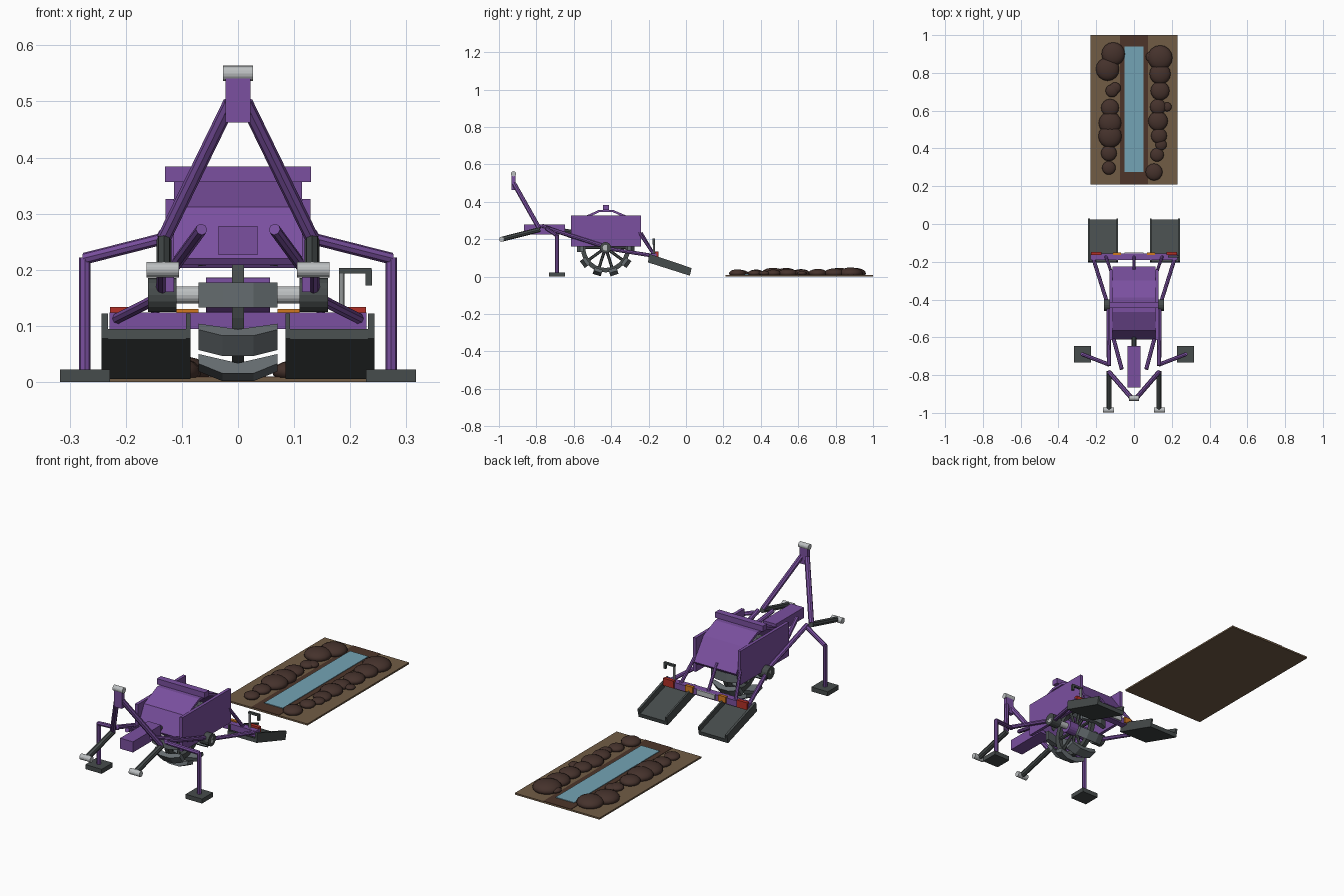
import bpy, bmesh, math
from mathutils import Vector, Matrix

if "Cube" in bpy.data.objects:
    bpy.data.objects.remove(bpy.data.objects["Cube"])


def mat(name, r, g, b):
    m = bpy.data.materials.new(name)
    m.diffuse_color = (r, g, b, 1)
    m.use_nodes = True
    m.node_tree.nodes["Principled BSDF"].inputs["Base Color"].default_value = m.diffuse_color
    return m


PURPLE = mat("purple paint", .196, .08, .35)
DARK = mat("dark grey", .062, .072, .072)
STEEL = mat("steel grey", .13, .15, .16)
LIGHT = mat("light metal", .50, .52, .53)
WATER = mat("water blue", .175, .37, .46)
TAN = mat("tan soil", .165, .107, .06)
TRENCH = mat("trench brown", .075, .036, .023)
CLOD = mat("clod brown", .06, .032, .025)
RED = mat("lamp red", .45, .03, .02)
ORANGE = mat("lamp orange", .63, .19, .014)


def finish(name, bm, m, smooth=False):
    bmesh.ops.recalc_face_normals(bm, faces=bm.faces)
    me = bpy.data.meshes.new(name)
    bm.to_mesh(me)
    bm.free()
    me.materials.append(m)
    for p in me.polygons:
        p.use_smooth = smooth
    ob = bpy.data.objects.new(name, me)
    bpy.context.collection.objects.link(ob)
    return ob


def box(name, x0, x1, y0, y1, z0, z1, m):
    bm = bmesh.new()
    bmesh.ops.create_cube(bm, size=1)
    for v in bm.verts:
        v.co = Vector(((x0 + x1) / 2 + v.co.x * (x1 - x0),
                       (y0 + y1) / 2 + v.co.y * (y1 - y0),
                       (z0 + z1) / 2 + v.co.z * (z1 - z0)))
    return finish(name, bm, m)


def rod(name, a, b, r, m, sides=8):
    a, b = Vector(a), Vector(b)
    d = b - a
    bm = bmesh.new()
    bmesh.ops.create_cone(bm, cap_ends=True, segments=sides, radius1=r, radius2=r, depth=d.length)
    bm.transform(Matrix.Translation((a + b) / 2) @ d.to_track_quat('Z', 'Y').to_matrix().to_4x4())
    return finish(name, bm, m)


def prism(bm, pts, x0, x1):
    """Extrude a (y, z) outline along x."""
    f = bm.faces.new([bm.verts.new((x0, y, z)) for y, z in pts])
    ext = bmesh.ops.extrude_face_region(bm, geom=[f])
    bmesh.ops.translate(bm, vec=(x1 - x0, 0, 0),
                        verts=[v for v in ext['geom'] if isinstance(v, bmesh.types.BMVert)])


# ---- ground patch with trench, water and clods ----
box("soil_slab", -.23, .23, .21, 1, 0, .008, TAN)
box("trench_strip", -.075, .075, .21, 1, .005, .010, TRENCH)
box("water_strip", -.05, .05, .275, .94, .006, .013, WATER)
CLODS = [(-.11, .90, .062), (-.14, .82, .062), (-.10, .72, .03), (-.117, .705, .034),
         (-.127, .615, .047), (-.127, .535, .06), (-.127, .465, .062), (-.133, .375, .042),
         (-.133, .297, .036), (.138, .88, .066), (.09, .885, .028), (.138, .795, .056),
         (.138, .705, .05), (.127, .62, .042), (.175, .62, .024), (.127, .545, .052),
         (.132, .467, .042), (.143, .42, .03), (.122, .366, .036), (.106, .275, .045)]
bm = bmesh.new()
for x, y, r in CLODS:
    vs = bmesh.ops.create_uvsphere(bm, u_segments=16, v_segments=10, radius=r)['verts']
    for v in vs:
        v.co = Vector((x + v.co.x, y + v.co.y, max(.004, .018 + v.co.z * .47)))
finish("soil_clods", bm, CLOD, True)

# ---- hood over the wheel: bent sheet, side plates, top beam ----
outer = [(-.612, .22), (-.565, .312), (-.465, .357), (-.39, .357), (-.30, .318), (-.225, .215)]
inner = [(y * .96 - .017, z - .012) for y, z in outer]
bm = bmesh.new()
prism(bm, outer + inner[::-1], -.114, .114)
finish("hood_sheet", bm, PURPLE)
box("hood_top_beam", -.13, .13, -.444, -.412, .356, .384, PURPLE)
box("drive_box", -.035, .035, -.865, -.647, .226, .278, PURPLE)
rod("drive_shaft", (0, -.65, .245), (0, -.59, .235), .012, DARK)

# ---- ditching wheel ----
AX = Vector((0, -.43, .155))
rod("axle", AX + Vector((-.16, 0, 0)), AX + Vector((.16, 0, 0)), .0155, LIGHT, 16)
rod("wheel_hub", AX + Vector((-.057, 0, 0)), AX + Vector((.057, 0, 0)), .031, PURPLE, 16)
bm = bmesh.new()
N = 40
grid = []
for i in range(N):
    a = 2 * math.pi * i / N
    grid.append([bm.verts.new((x, AX.y + r * math.cos(a), AX.z + r * math.sin(a)))
                 for x, r in ((-.011, .108), (.011, .108), (.011, .132), (-.011, .132))])
for i in range(N):
    p, q = grid[i], grid[(i + 1) % N]
    for k in range(4):
        bm.faces.new((p[k], p[(k + 1) % 4], q[(k + 1) % 4], q[k]))
finish("wheel_rim", bm, DARK)

paddles = bmesh.new()
section = [(-.07, .118), (0, .135), (.07, .118), (.07, .136), (.028, .154), (-.028, .154), (-.07, .136)]
for i in range(10):
    a = math.pi + 2 * math.pi * i / 10
    rad = Vector((0, math.cos(a), math.sin(a)))
    tan = Vector((0, -math.sin(a), math.cos(a)))
    rod("wheel_spoke", AX + rad * .02, AX + rad * .115, .008, DARK, 6)
    rings = [[paddles.verts.new(AX + Vector((x, 0, 0)) + rad * r + tan * t) for x, r in section]
             for t in (-.0225, .0225)]
    paddles.faces.new(rings[0])
    paddles.faces.new(rings[1][::-1])
    for k in range(len(section)):
        j = (k + 1) % len(section)
        paddles.faces.new((rings[0][k], rings[0][j], rings[1][j], rings[1][k]))
finish("wheel_paddles", paddles, STEEL)

# ---- mirrored parts ----
for s in (-1, 1):
    def P(x, y, z):
        return (s * x, y, z)

    def mbox(name, x0, x1, *rest):
        box(name, min(s * x0, s * x1), max(s * x0, s * x1), *rest)

    mbox("hood_side_plate", .114, .129, -.615, -.24, .16, .326, PURPLE)
    rod("axle_bearing", P(.11, -.43, .155), P(.16, -.43, .155), .03, DARK, 16)
    # frame arms to the front
    rod("side_arm", P(.133, -.75, .262), P(.135, -.43, .16), .011, PURPLE)
    rod("inner_arm", P(.065, -.768, .272), P(.118, -.57, .2), .0105, PURPLE)
    # lower links with pins
    rod("lower_link", P(.132, -.78, .252), P(.132, -.985, .2), .0135, DARK)
    rod("lower_link_pin", P(.105, -.985, .2), P(.163, -.985, .2), .0138, LIGHT, 16)
    # hitch mast
    rod("mast_leg", P(.131, -.785, .258), P(.014, -.92, .498), .0125, PURPLE)
    # support stands
    rod("stand_arm", P(.131, -.745, .256), P(.273, -.69, .22), .0105, PURPLE)
    rod("stand_post", P(.273, -.69, .222), P(.273, -.69, .015), .0105, PURPLE)
    mbox("stand_foot", .228, .317, -.732, -.647, 0, .022, DARK)
    # rear support bars
    rod("rear_bar", P(.138, -.43, .152), P(.215, -.185, .113), .01, PURPLE)
    rod("rear_brace", P(.122, -.25, .235), P(.15, -.17, .115), .008, PURPLE)
    # trailing shoe: sloped plate with raised edges
    bm = bmesh.new()
    prism(bm, [(-.2, .094), (.025, .024), (.021, .005), (-.203, .076)], s * .085, s * .243)
    lip = [(-.197, .122), (.03, .046), (.021, .006), (-.203, .077)]
    prism(bm, lip, s * .232, s * .2432)
    prism(bm, lip, s * .0848, s * .093)
    finish("trailing_shoe", bm, DARK)
    # rear lamps
    mbox("tail_lamp", .172, .228, -.165, -.148, .098, .134, RED)
    mbox("marker_lamp", .07, .11, -.165, -.15, .1, .13, ORANGE)

# ---- hitch head ----
box("mast_head", -.022, .022, -.932, -.912, .462, .55, PURPLE)
rod("mast_pin", (-.027, -.922, .55), (.027, -.922, .55), .0138, LIGHT, 16)

# ---- rear beam, plate and crank ----
box("rear_beam", -.229, .229, -.19, -.157, .094, .124, PURPLE)
box("rear_plate", -.05, .05, -.159, -.151, .1, .124, LIGHT)
rod("center_brace", (0, -.24, .235), (0, -.172, .118), .008, PURPLE)
rod("crank_post", (.185, -.172, .12), (.185, -.172, .2), .0055, LIGHT, 10)
box("crank_bar", .18, .238, -.178, -.166, .193, .203, DARK)
box("crank_grip", .227, .239, -.178, -.166, .172, .2, DARK)
